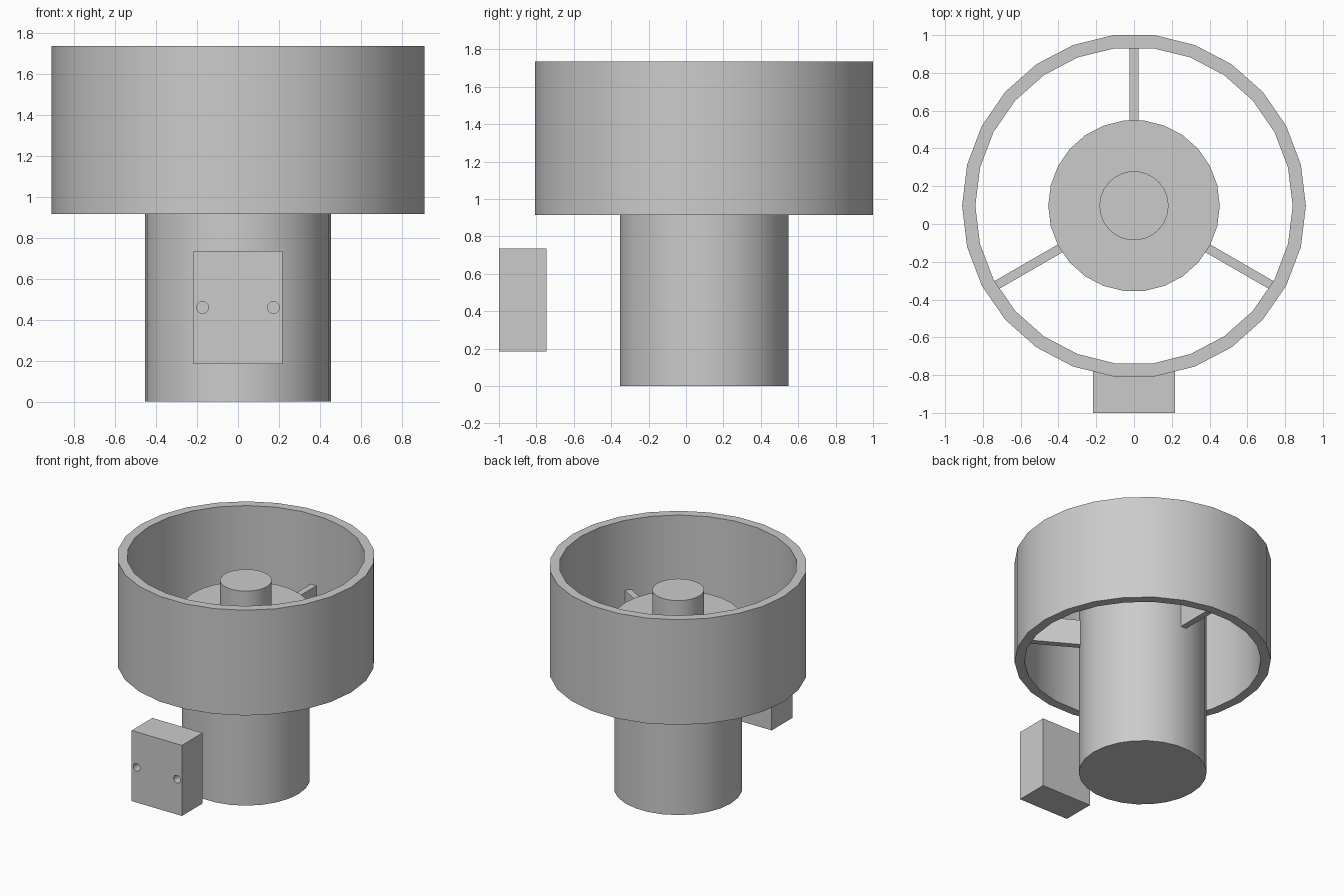
import bpy, bmesh, math
from mathutils import Matrix, Vector

if "Cube" in bpy.data.objects:
    bpy.data.objects.remove(bpy.data.objects["Cube"], do_unlink=True)

AXIS_Y = 0.0965      # the round parts share this axis
SIDES = 26

# One plain grey for the whole model
grey = bpy.data.materials.new("plain_grey")
grey.use_nodes = True
grey.diffuse_color = (0.6, 0.6, 0.6, 1)
grey.node_tree.nodes["Principled BSDF"].inputs["Base Color"].default_value = grey.diffuse_color


def finish(name, bm, smooth=False):
    bmesh.ops.recalc_face_normals(bm, faces=bm.faces)
    mesh = bpy.data.meshes.new(name)
    bm.to_mesh(mesh)
    bm.free()
    mesh.materials.append(grey)
    obj = bpy.data.objects.new(name, mesh)
    bpy.context.collection.objects.link(obj)
    bpy.ops.object.select_all(action='DESELECT')
    obj.select_set(True)
    bpy.context.view_layer.objects.active = obj
    if smooth:
        bpy.ops.object.shade_smooth_by_angle(angle=math.radians(30))
    return obj


def lathe(name, profile, closed=False):
    """Turn an (r, z) profile around the shared vertical axis."""
    bm = bmesh.new()
    verts = [bm.verts.new((r, 0, z)) for r, z in profile]
    edges = [bm.edges.new(pair) for pair in zip(verts, verts[1:])]
    if closed:
        edges.append(bm.edges.new((verts[-1], verts[0])))
    bmesh.ops.spin(bm, geom=verts + edges, cent=(0, 0, 0), axis=(0, 0, 1),
                   angle=math.tau, steps=SIDES)
    bmesh.ops.remove_doubles(bm, verts=bm.verts, dist=0.0005)
    bmesh.ops.translate(bm, verts=bm.verts, vec=(0, AXIS_Y, 0))
    return finish(name, bm, smooth=True)


def box(name, low, high, turn=Matrix()):
    low, high = Vector(low), Vector(high)
    bm = bmesh.new()
    place = Matrix.Translation((low + high) / 2) @ Matrix.Diagonal((*(high - low), 1))
    bmesh.ops.create_cube(bm, size=1, matrix=turn @ place)
    return finish(name, bm)


# Open outer ring
lathe("outer_ring", [(0.84, 0.915), (0.91, 0.915), (0.91, 1.735), (0.84, 1.735)], closed=True)

# Solid column and the short hub on top of it
lathe("central_column", [(0, 0), (0.454, 0), (0.454, 1.325), (0, 1.325)])
lathe("top_hub", [(0, 1.32), (0.183, 1.32), (0.183, 1.545), (0, 1.545)])

# Three flat spokes joining column and ring
for number, angle in enumerate((90, 210, 330), 1):
    turn = Matrix.Translation((0, AXIS_Y, 0)) @ Matrix.Rotation(math.radians(angle), 4, 'Z')
    box(f"spoke_{number}", (0.44, -0.024, 0.99), (0.845, 0.024, 1.19), turn)

# Separate block with two blind holes in its front
block = box("front_block", (-0.217, -1, 0.185), (0.217, -0.745, 0.735))
for side in (-1, 1):
    bm = bmesh.new()
    bmesh.ops.create_cone(bm, cap_ends=True, segments=20, radius1=0.029, radius2=0.029, depth=0.2,
                          matrix=Matrix.Translation((side * 0.173, -1, 0.46))
                          @ Matrix.Rotation(math.pi / 2, 4, 'X'))
    cutter = finish("hole_cutter", bm)
    cutter.hide_render = True
    bpy.context.view_layer.objects.active = block
    cut = block.modifiers.new("hole", 'BOOLEAN')
    cut.operation, cut.solver, cut.object = 'DIFFERENCE', 'EXACT', cutter
    bpy.ops.object.modifier_apply(modifier=cut.name)
    bpy.data.objects.remove(cutter, do_unlink=True)
bpy.ops.object.select_all(action='DESELECT')
block.select_set(True)
bpy.ops.object.shade_smooth_by_angle(angle=math.radians(30))
